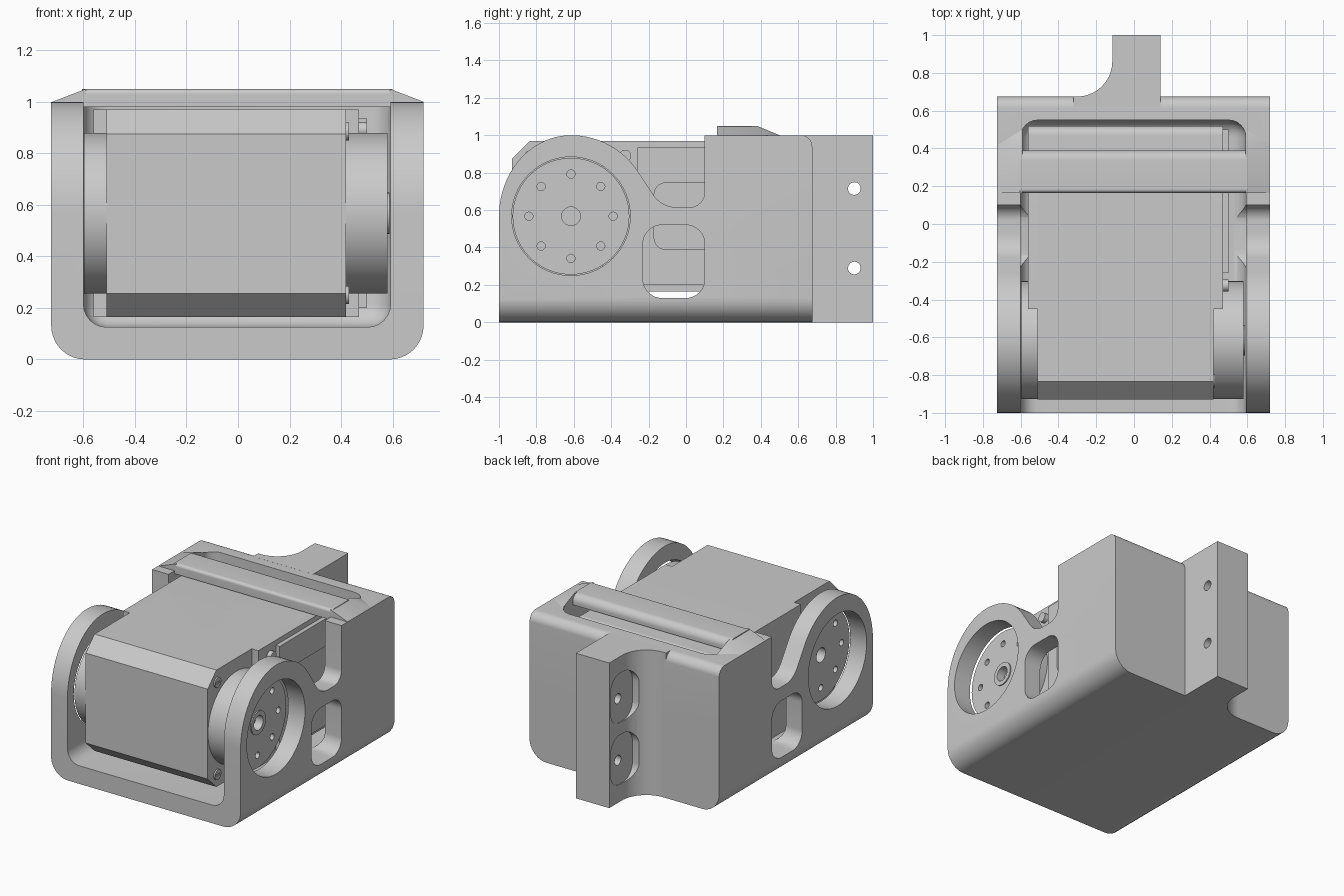
import bpy, bmesh, math
from mathutils import Vector

cube = bpy.data.objects.get("Cube")
if cube:
    bpy.data.objects.remove(cube, do_unlink=True)

grey = bpy.data.materials.new("plain grey")
grey.use_nodes = True
grey.diffuse_color = (0.59, 0.59, 0.59, 1)
grey.node_tree.nodes["Principled BSDF"].inputs["Base Color"].default_value = (0.59, 0.59, 0.59, 1)


def finish(name, bm):
    bmesh.ops.recalc_face_normals(bm, faces=bm.faces)
    me = bpy.data.meshes.new(name)
    bm.to_mesh(me)
    bm.free()
    me.materials.append(grey)
    ob = bpy.data.objects.new(name, me)
    bpy.context.collection.objects.link(ob)
    return ob


def rounded(corners, steps=8):
    """Turn (u, v, radius) corners into an outline with true arcs."""
    out = []
    n = len(corners)
    for i, c in enumerate(corners):
        p = Vector(c[:2])
        r = c[2] if len(c) > 2 else 0
        if not r:
            out.append(tuple(p))
            continue
        a = (Vector(corners[i - 1][:2]) - p).normalized()
        b = (Vector(corners[(i + 1) % n][:2]) - p).normalized()
        half = a.angle(b) / 2
        centre = p + (a + b).normalized() * r / math.sin(half)
        s = p + a * r / math.tan(half) - centre
        e = p + b * r / math.tan(half) - centre
        for k in range(steps + 1):
            d = s.lerp(e, k / steps).normalized() * r
            out.append(tuple(centre + d))
    return out


def rect(u0, u1, v0, v1, r=0):
    return rounded([(u0, v0, r), (u1, v0, r), (u1, v1, r), (u0, v1, r)])


def circle(u, v, r, n=48):
    return [(u + r * math.cos(math.tau * k / n), v + r * math.sin(math.tau * k / n)) for k in range(n)]


def prism(name, pts, axis, lo, hi):
    """Extrude an outline along an axis."""
    place = {"x": lambda u, v, w: (w, u, v),
             "y": lambda u, v, w: (u, w, v),
             "z": lambda u, v, w: (u, v, w)}[axis]
    bm = bmesh.new()
    ends = [[bm.verts.new(place(u, v, w)) for u, v in pts] for w in (lo, hi)]
    for e in ends:
        bm.faces.new(e)
    n = len(pts)
    for i in range(n):
        j = (i + 1) % n
        bm.faces.new((ends[0][i], ends[0][j], ends[1][j], ends[1][i]))
    return finish(name, bm)


def hull(name, points):
    bm = bmesh.new()
    for p in points:
        bm.verts.new(p)
    bmesh.ops.convex_hull(bm, input=bm.verts)
    return finish(name, bm)


def carve(ob, cutter, operation="DIFFERENCE"):
    mod = ob.modifiers.new("carve", "BOOLEAN")
    mod.operation = operation
    mod.solver = "EXACT"
    mod.object = cutter
    bpy.context.view_layer.update()
    me = bpy.data.meshes.new_from_object(ob.evaluated_get(bpy.context.evaluated_depsgraph_get()))
    ob.modifiers.clear()
    ob.data = me
    bpy.data.objects.remove(cutter, do_unlink=True)


def bevelled_box(name, x, y, z, r):
    ob = prism(name, rect(*x, *y), "z", *z)
    bm = bmesh.new()
    bm.from_mesh(ob.data)
    bmesh.ops.bevel(bm, geom=bm.edges[:], offset=r, segments=6, profile=0.5, affect="EDGES")
    bm.to_mesh(ob.data)
    bm.free()
    return ob


HUB_Y, HUB_Z = -0.615, 0.567

# Bracket: trough section cut to the side outline, then hollowed
bracket = prism("bracket", rounded([(-0.725, 0, 0.13), (0.72, 0, 0.13), (0.72, 1), (-0.725, 1)]),
                "y", -1, 0.675)
ring = []
for k in range(33):
    a = math.radians(33 + 147 * k / 32)
    rx = 0.43 if a < math.pi / 2 else 0.385
    ring.append((HUB_Y + rx * math.cos(a), HUB_Z + 0.433 * math.sin(a)))
side = rounded([(-1, -0.1), (0.8, -0.1), (0.8, 0.5), (0.675, 0.5), (0.675, 1.0, 0.06), (0.1, 1.0),
                (0.1, 0.615, 0.08), (-0.131, 0.615, 0.15)] + ring)
carve(bracket, prism("side_cutter", side, "x", -2, 2), "INTERSECT")
carve(bracket, bevelled_box("cavity", (-0.6, 0.592), (-2, 0.55), (0.125, 2), 0.09))
carve(bracket, prism("hub_cutter", circle(HUB_Y, HUB_Z, 0.317, 64), "x", -2, 2))
carve(bracket, prism("window_cutter", rect(-0.23, 0.1, 0.13, 0.52, 0.1), "x", -2, 2))

# Strap across the top with sloping end gussets
prism("top_strap", rounded([(0.165, 0.98), (0.39, 0.98), (0.39, 1.05, 0.05), (0.165, 1.05, 0.02)]),
      "x", -0.605, 0.6)
for s, name in ((1, "left_gusset"), (-1, "right_gusset")):
    hull(name, [(s * x, y, z) for x, y, z in (
        (0.59, 0.165, 0.98), (0.59, 0.165, 1.05), (0.59, 0.38, 1.05), (0.59, 0.5, 1.0),
        (0.65, 0.165, 1.022), (0.65, 0.39, 1.022), (0.72, 0.165, 1.0), (0.72, 0.42, 1.0),
        (0.72, 0.165, 0.98), (0.72, 0.42, 0.98), (0.59, 0.5, 0.98))])

# Rear mounting tab with bolt holes and counterbores in its fillet
tab = prism("mounting_tab", rounded([(-0.32, 0.62), (0.14, 0.62), (0.14, 1), (-0.115, 1),
                                     (-0.115, 0.675, 0.185), (-0.32, 0.675)], 12), "z", 0, 1)
for z in (0.29, 0.715):
    carve(tab, prism("bolt_hole", circle(0.9, z, 0.034, 24), "x", -1, 1))
    carve(tab, prism("counterbore", rect(0.74, 0.985, z - 0.17, z + 0.17, 0.1), "x", -1, -0.11))

# Motor: chamfered nose, wider rear housing and side cover
prism("motor_nose", [(-0.93, 0.255), (-0.835, 0.165), (0.3, 0.165), (0.3, 0.97),
                     (-0.835, 0.97), (-0.93, 0.875)], "x", -0.51, 0.42)
prism("motor_housing", rounded([(-0.45, 0.165), (0.52, 0.165, 0.05), (0.52, 0.97, 0.05), (-0.45, 0.97)]),
      "x", -0.56, 0.47)
cover = prism("side_cover", [(-0.26, 0.2), (0.5, 0.2), (0.5, 0.935), (-0.26, 0.935)], "x", 0.46, 0.5)
carve(cover, prism("pocket_cutter", rect(-0.17, 0.4, 0.39, 0.745, 0.06), "x", 0.48, 0.6))
prism("cover_boss", circle(-0.325, 0.89, 0.032, 24), "x", 0.46, 0.5)
for z in (0.25, 0.885):
    screw = prism("nose_screw", circle(-0.83, z, 0.035, 20), "x", 0.41, 0.43)
    carve(screw, prism("slot_cutter", rect(-0.852, -0.808, z - 0.006, z + 0.006), "x", 0.425, 0.5))

# Drive discs with a ring of bolt holes
for name, lo, hi, outer in (("left_disc", 0.42, 0.58, 1), ("right_disc", -0.598, -0.505, -1)):
    disc = prism(name, circle(HUB_Y, HUB_Z, 0.312, 64), "x", lo, hi)
    face = hi if outer > 0 else lo
    ends = sorted((face - outer * 0.06, face + outer * 0.1))
    holes = [(HUB_Y, HUB_Z, 0.05)]
    for k in range(8):
        a = math.tau * k / 8
        holes.append((HUB_Y + 0.225 * math.cos(a), HUB_Z + 0.225 * math.sin(a), 0.022))
    for y, z, r in holes:
        carve(disc, prism("disc_hole", circle(y, z, r, 20), "x", *ends))
boss = prism("hub_boss", circle(HUB_Y, HUB_Z, 0.08, 32), "x", 0.5, 0.588)
carve(boss, prism("boss_hole", circle(HUB_Y, HUB_Z, 0.05, 20), "x", 0.53, 0.7))

# Smooth the round surfaces, keep edges sharp
bpy.ops.object.select_all(action="DESELECT")
for ob in bpy.context.collection.objects:
    if ob.type == "MESH" and grey.name in ob.data.materials:
        ob.select_set(True)
        bpy.context.view_layer.objects.active = ob
bpy.ops.object.shade_smooth_by_angle(angle=math.radians(30))
